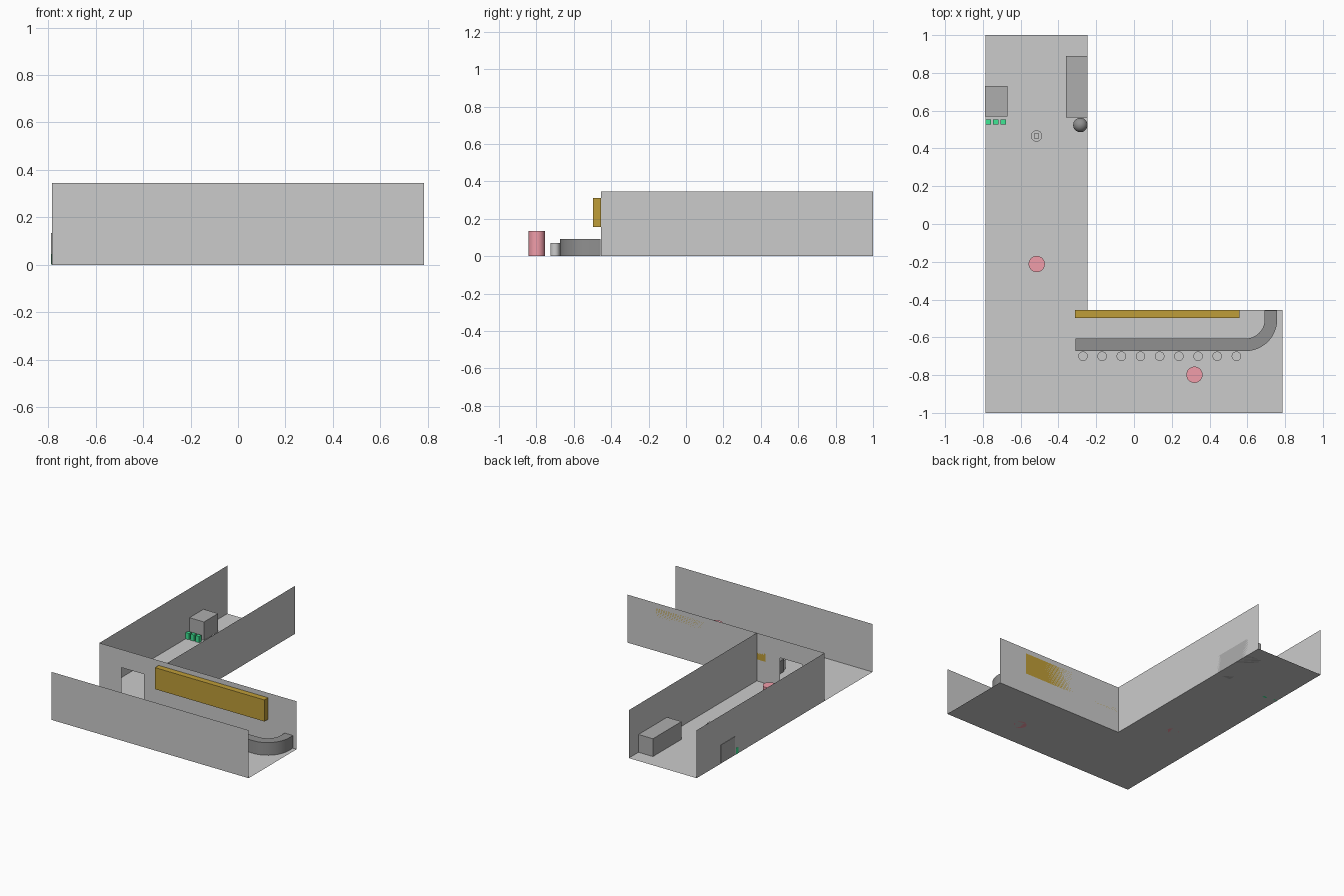
import bpy, bmesh, math

if "Cube" in bpy.data.objects:
    bpy.data.objects.remove(bpy.data.objects["Cube"])

W, C, D, H = 0.785, -0.245, -0.455, 0.345   # half width, corridor side, dividing wall, wall height


def material(name, rgb):
    m = bpy.data.materials.new(name)
    m.diffuse_color = (*rgb, 1)
    m.use_nodes = True
    m.node_tree.nodes["Principled BSDF"].inputs["Base Color"].default_value = m.diffuse_color
    return m


DARK = material("charcoal", (0.28, 0.28, 0.28))
MID = material("dark_grey", (0.42, 0.42, 0.42))
STEEL = material("stool_grey", (0.55, 0.55, 0.55))
RED = material("red", (0.88, 0.34, 0.40))
GREEN = material("green", (0.05, 0.80, 0.30))
BROWN = material("brown", (0.52, 0.34, 0.04))


def finish(name, bm, mat=None, smooth=False):
    me = bpy.data.meshes.new(name)
    bm.to_mesh(me)
    bm.free()
    ob = bpy.data.objects.new(name, me)
    bpy.context.collection.objects.link(ob)
    if mat:
        me.materials.append(mat)
    if smooth:
        bpy.ops.object.select_all(action='DESELECT')
        ob.select_set(True)
        bpy.context.view_layer.objects.active = ob
        bpy.ops.object.shade_smooth_by_angle()
    return ob


def sheet(name, pts):
    bm = bmesh.new()
    bm.faces.new([bm.verts.new(p) for p in pts])
    return finish(name, bm)


def wall(name, a, b):
    (x0, y0), (x1, y1) = a, b
    return sheet(name, [(x0, y0, 0), (x1, y1, 0), (x1, y1, H), (x0, y0, H)])


def box(name, x, y, z, mat):
    bm = bmesh.new()
    bmesh.ops.create_cube(bm, size=1)
    for v in bm.verts:
        v.co = [r[0] if c < 0 else r[1] for c, r in zip(v.co, (x, y, z))]
    return finish(name, bm, mat)


def cylinder(name, x, y, r, h, mat):
    bm = bmesh.new()
    bmesh.ops.create_cone(bm, cap_ends=True, segments=32, radius1=r, radius2=r, depth=h)
    bmesh.ops.translate(bm, verts=bm.verts, vec=(x, y, h / 2))
    return finish(name, bm, mat, True)


# L-shaped floor and thin walls
sheet("floor", [(-W, -1, 0), (W, -1, 0), (W, D, 0), (C, D, 0), (C, 1, 0), (-W, 1, 0)])
wall("front_wall", (-W, -1), (W, -1))
wall("corridor_left_wall", (-W, D), (-W, 1))
wall("corridor_right_wall", (C, D), (C, 1))

# dividing wall with a doorway
profile = [(-W, 0), (-0.61, 0), (-0.61, 0.215), (-0.43, 0.215), (-0.43, 0), (W, 0), (W, H), (-W, H)]
sheet("doorway_wall", [(x, D, z) for x, z in profile])

# curved counter: straight run, quarter turn, short return to the wall
cx, cy, r_out, r_in = 0.59, -0.505, 0.168, 0.102
arc = [math.radians(-90 + 90 * i / 12) for i in range(13)]
outer = [(-0.31, cy - r_out)] + [(cx + r_out * math.cos(a), cy + r_out * math.sin(a)) for a in arc] + [(cx + r_out, -0.458)]
inner = [(-0.31, cy - r_in)] + [(cx + r_in * math.cos(a), cy + r_in * math.sin(a)) for a in arc] + [(cx + r_in, -0.458)]
bm = bmesh.new()
o = [bm.verts.new((x, y, 0.002)) for x, y in outer]
n = [bm.verts.new((x, y, 0.002)) for x, y in inner]
faces = [bm.faces.new((o[i], o[i + 1], n[i + 1], n[i])) for i in range(len(o) - 1)]
top = bmesh.ops.extrude_face_region(bm, geom=faces, use_keep_orig=True)["geom"]
bmesh.ops.translate(bm, vec=(0, 0, 0.091), verts=[g for g in top if isinstance(g, bmesh.types.BMVert)])
bmesh.ops.recalc_face_normals(bm, faces=bm.faces)
finish("counter", bm, DARK, True)

# row of counter stools
for i in range(9):
    cylinder(f"stool_{i + 1}", -0.27 + i * 0.1015, -0.70, 0.025, 0.07, STEEL)

# hanging board above the counter
box("wall_board", (-0.313, 0.558), (-0.497, D), (0.155, 0.31), BROWN)

# red posts
cylinder("corridor_post", -0.515, -0.212, 0.043, 0.135, RED)
cylinder("counter_post", 0.32, -0.798, 0.043, 0.135, RED)

# corridor cabinets
box("left_cabinet", (-0.788, -0.67), (0.57, 0.73), (0.003, 0.135), MID)
for i in range(2):
    box(f"right_cabinet_{i + 1}", (-0.36, C), (0.565 + i * 0.1625, 0.7275 + i * 0.1625), (0, 0.128), MID)

# ball beside the right cabinets
bm = bmesh.new()
bmesh.ops.create_uvsphere(bm, u_segments=32, v_segments=16, radius=0.038)
bmesh.ops.translate(bm, verts=bm.verts, vec=(-0.284, 0.524, 0.04))
finish("ball", bm, DARK, True)

# pedestal with a small block on top
cylinder("pedestal", -0.516, 0.466, 0.03, 0.105, STEEL)
box("pedestal_block", (-0.53, -0.502), (0.452, 0.48), (0.105, 0.122), STEEL)

# green blocks in front of the left cabinet
for i in range(3):
    x = -0.772 + i * 0.04
    box(f"green_block_{i + 1}", (x - 0.014, x + 0.014), (0.526, 0.552), (0, 0.045), GREEN)
